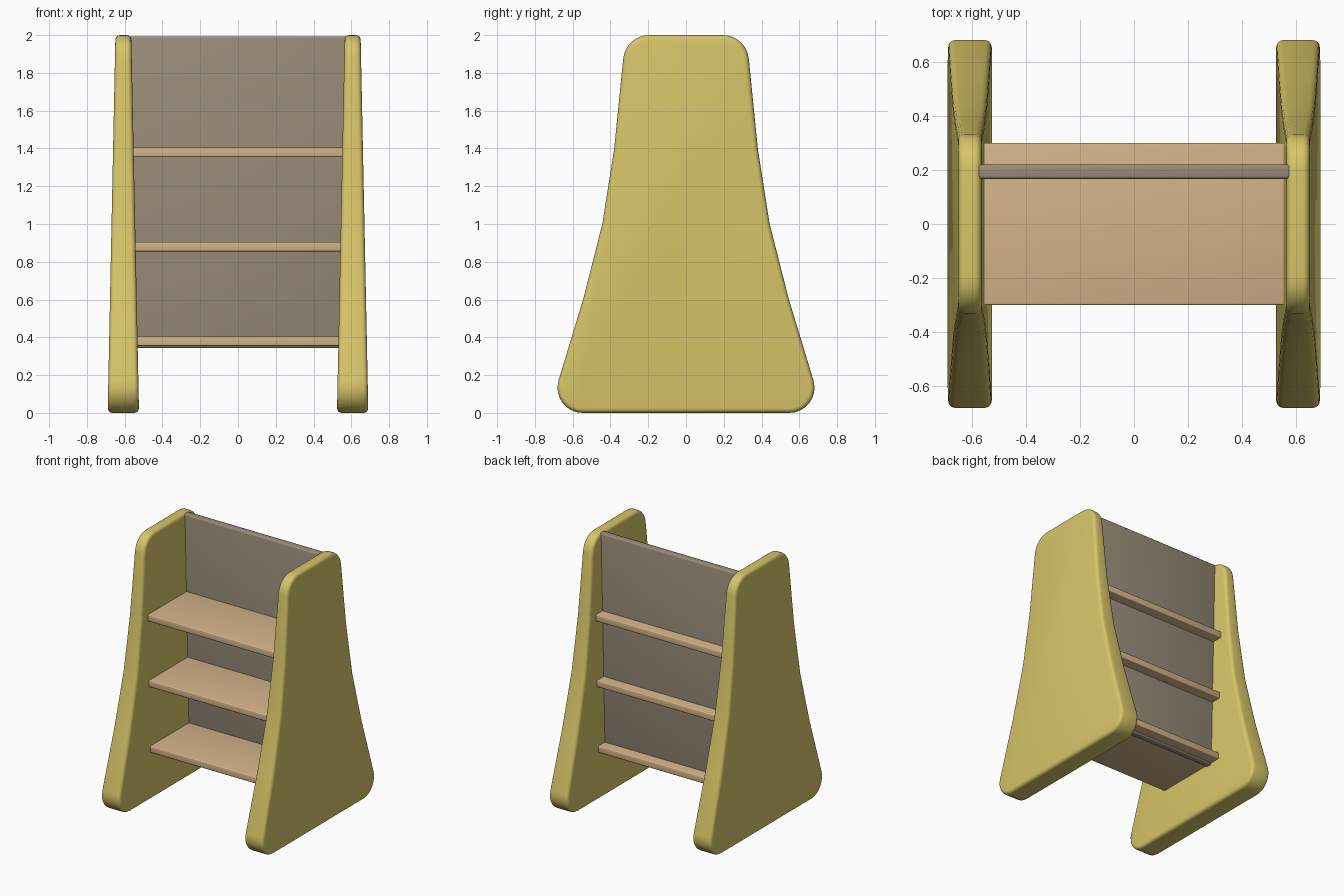
import bpy, bmesh
from math import radians, sin, cos, atan2
from mathutils import Vector

if "Cube" in bpy.data.objects:
    bpy.data.objects.remove(bpy.data.objects["Cube"])


def material(name, rgb):
    m = bpy.data.materials.new(name)
    m.diffuse_color = (*rgb, 1)
    m.use_nodes = True
    m.node_tree.nodes["Principled BSDF"].inputs["Base Color"].default_value = m.diffuse_color
    return m


def finish(bm, name, mat):
    bmesh.ops.recalc_face_normals(bm, faces=bm.faces)
    me = bpy.data.meshes.new(name)
    bm.to_mesh(me)
    bm.free()
    ob = bpy.data.objects.new(name, me)
    bpy.context.collection.objects.link(ob)
    me.materials.append(mat)
    bpy.context.view_layer.objects.active = ob
    ob.select_set(True)
    bpy.ops.object.shade_smooth_by_angle(angle=radians(30))
    ob.select_set(False)
    return ob


def round_corner(prev, corner, nxt, t, n=8):
    """Circular fillet of tangent length t between two straight edges."""
    c = Vector(corner)
    a = (Vector(prev) - c).normalized()
    b = (Vector(nxt) - c).normalized()
    half = a.angle(b) / 2
    r = t * sin(half) / cos(half)
    centre = c + (a + b).normalized() * (t / cos(half))
    d0, d1 = c + a * t - centre, c + b * t - centre
    a0, sweep = atan2(d0.y, d0.x), atan2(d0.cross(d1), d0.dot(d1))
    return [centre + r * Vector((cos(a0 + sweep * i / n), sin(a0 + sweep * i / n)))
            for i in range(n + 1)]


def side_panel(name, side, mat):
    # half profile (y, z) from the foot up to the top
    foot, top = (0.727, 0), (0.32, 2)
    mid = [(0.545, 0.6), (0.443, 1.0), (0.38, 1.4)]
    half = round_corner((0, 0), foot, mid[0], 0.18)
    half += [Vector(p) for p in mid]
    half += round_corner(mid[-1], top, (0, 2), 0.125)
    outline = half + [Vector((-p.x, p.y)) for p in reversed(half)]
    bm = bmesh.new()
    rings = []
    for s in (-1, 1):
        rings.append([bm.verts.new((side * 0.607 + s * (0.083 - 0.0205 * p.y), p.x, p.y))
                      for p in outline])
    caps = [bm.faces.new(r) for r in rings]
    n = len(outline)
    for i in range(n):
        j = (i + 1) % n
        bm.faces.new((rings[0][i], rings[0][j], rings[1][j], rings[1][i]))
    bmesh.ops.recalc_face_normals(bm, faces=bm.faces)
    edges = [e for f in caps for e in f.edges]
    bmesh.ops.bevel(bm, geom=edges, offset=0.025, segments=4, profile=0.5, affect='EDGES')
    return finish(bm, name, mat)


def board(name, centre, size, mat, bevel):
    bm = bmesh.new()
    bmesh.ops.create_cube(bm, size=1)
    bmesh.ops.scale(bm, vec=size, verts=bm.verts)
    bmesh.ops.translate(bm, vec=centre, verts=bm.verts)
    bmesh.ops.bevel(bm, geom=bm.edges[:], offset=bevel, segments=3, profile=0.5, affect='EDGES')
    return finish(bm, name, mat)


yellow = material("yellow_paint", (0.68, 0.56, 0.14))
wood = material("light_wood", (0.65, 0.45, 0.25))
grey_brown = material("grey_brown", (0.32, 0.26, 0.19))

# tapering side panels
side_panel("right_side_panel", 1, yellow)
side_panel("left_side_panel", -1, yellow)

# shelves
for label, z in (("lower", 0.38), ("middle", 0.88), ("upper", 1.38)):
    board(label + "_shelf", (0, 0, z), (1.18, 0.6, 0.05), wood, 0.006)

# back board through the shelves
board("back_board", (0, 0.193, 1.168), (1.18, 0.054, 1.65), grey_brown, 0.012)
